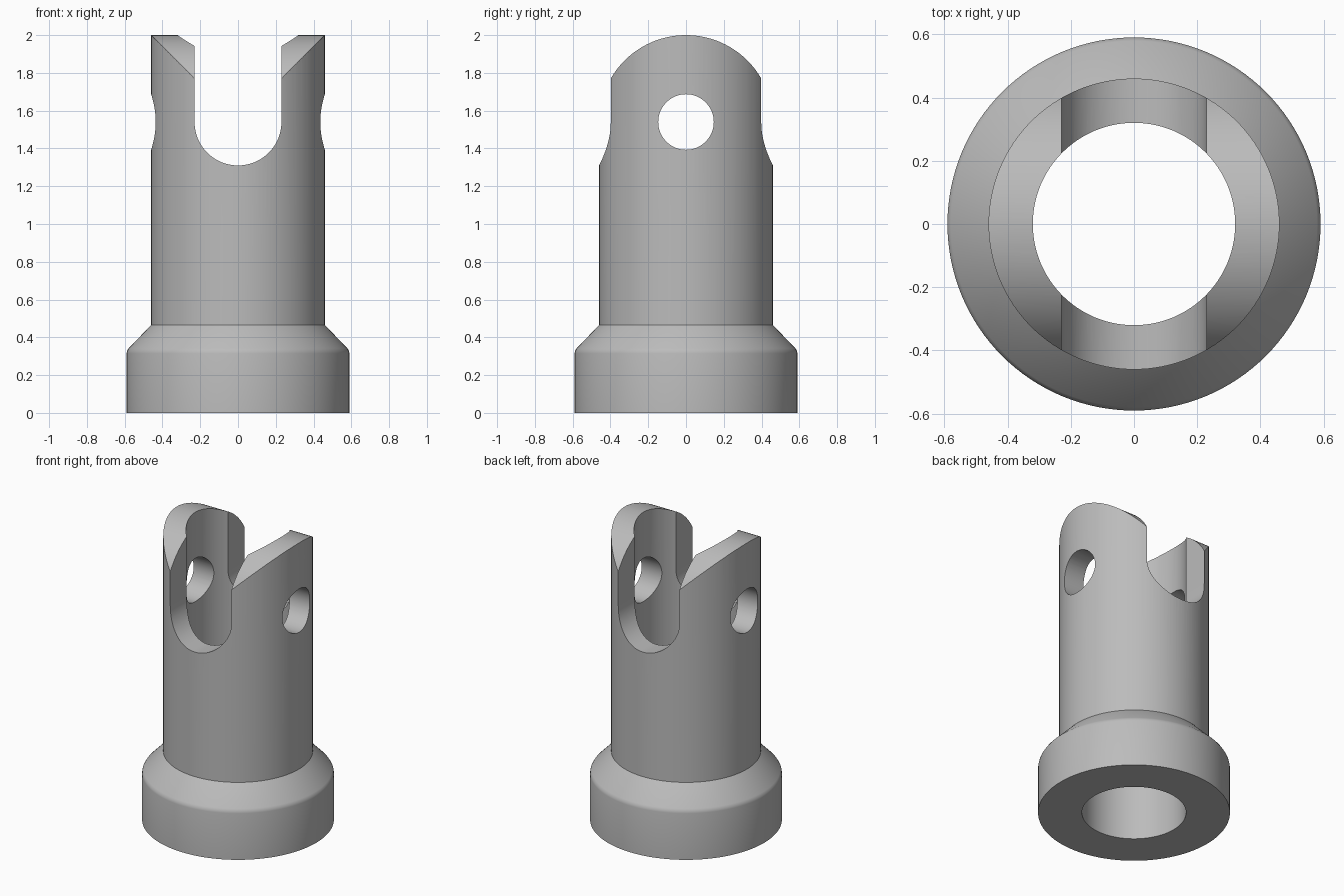
import bpy, bmesh
from math import sin, cos, pi, radians
from mathutils import Matrix, Vector

cube = bpy.data.objects.get("Cube")
if cube:
    bpy.data.objects.remove(cube, do_unlink=True)

TUBE_R, BORE_R, BASE_R = 0.46, 0.32, 0.59
SLOT_R, HOLE_R, PIN_Z = 0.23, 0.147, 1.54

grey = bpy.data.materials.new("plain grey")
grey.use_nodes = True
grey.diffuse_color = (0.5, 0.5, 0.5, 1)
grey.node_tree.nodes["Principled BSDF"].inputs["Base Color"].default_value = (0.5, 0.5, 0.5, 1)


def make_object(name, bm):
    bmesh.ops.recalc_face_normals(bm, faces=bm.faces)
    mesh = bpy.data.meshes.new(name)
    bm.to_mesh(mesh)
    bm.free()
    mesh.materials.append(grey)
    obj = bpy.data.objects.new(name, mesh)
    bpy.context.collection.objects.link(obj)
    return obj


def lathe(name, profile, steps=128):
    bm = bmesh.new()
    verts = [bm.verts.new((r, 0, z)) for r, z in profile]
    edges = [bm.edges.new((v, verts[(i + 1) % len(verts)])) for i, v in enumerate(verts)]
    bmesh.ops.spin(bm, geom=verts + edges, cent=(0, 0, 0), axis=(0, 0, 1),
                   angle=2 * pi, steps=steps, use_duplicate=False)
    bmesh.ops.remove_doubles(bm, verts=bm.verts, dist=1e-5)
    return make_object(name, bm)


def prism(name, outline, along_x):
    """Extrude a (side, height) outline right through the body."""
    bm = bmesh.new()
    face = bm.faces.new([bm.verts.new((s, -1, z)) for s, z in outline])
    new = bmesh.ops.extrude_face_region(bm, geom=[face])["geom"]
    bmesh.ops.translate(bm, vec=Vector((0, 2, 0)),
                        verts=[g for g in new if isinstance(g, bmesh.types.BMVert)])
    if along_x:
        bm.transform(Matrix.Rotation(pi / 2, 4, "Z"))
    obj = make_object(name, bm)
    obj.hide_render = True
    return obj


def arc(radius, start, end, count):
    angles = [radians(start + (end - start) * i / count) for i in range(count + 1)]
    return [(radius * cos(a), PIN_Z + radius * sin(a)) for a in angles]


# Hollow sleeve with a thick chamfered foot, its upper corner slightly rounded
sleeve = lathe("clevis_sleeve", [
    (BORE_R, 0), (BASE_R, 0), (BASE_R, 0.315), (0.587, 0.329), (0.579, 0.342),
    (TUBE_R, 0.465), (TUBE_R, 2.1), (BORE_R, 2.1)])

# Rounded top, U-shaped slot and cross pin hole
crown = prism("crown_cutter", [(-0.8, -0.2), (0.8, -0.2), (0.8, PIN_Z)]
              + arc(TUBE_R, 20, 160, 72) + [(-0.8, PIN_Z)], True)
slot = prism("slot_cutter", arc(SLOT_R, 180, 360, 48) + [(SLOT_R, 2.3), (-SLOT_R, 2.3)], False)
hole = prism("pin_hole_cutter", arc(HOLE_R, 0, 360, 64)[:-1], True)

for cutter, operation in ((crown, "INTERSECT"), (slot, "DIFFERENCE"), (hole, "DIFFERENCE")):
    mod = sleeve.modifiers.new(cutter.name, "BOOLEAN")
    mod.operation, mod.object, mod.solver = operation, cutter, "EXACT"

# Bake the cuts and discard the cutters
depsgraph = bpy.context.evaluated_depsgraph_get()
baked = bpy.data.meshes.new_from_object(sleeve.evaluated_get(depsgraph))
sleeve.modifiers.clear()
sleeve.data = baked
for cutter in (crown, slot, hole):
    bpy.data.objects.remove(cutter, do_unlink=True)

# Smooth curved walls, crisp cut edges
bpy.ops.object.select_all(action="DESELECT")
sleeve.select_set(True)
bpy.context.view_layer.objects.active = sleeve
bpy.ops.object.shade_smooth_by_angle(angle=radians(30))
